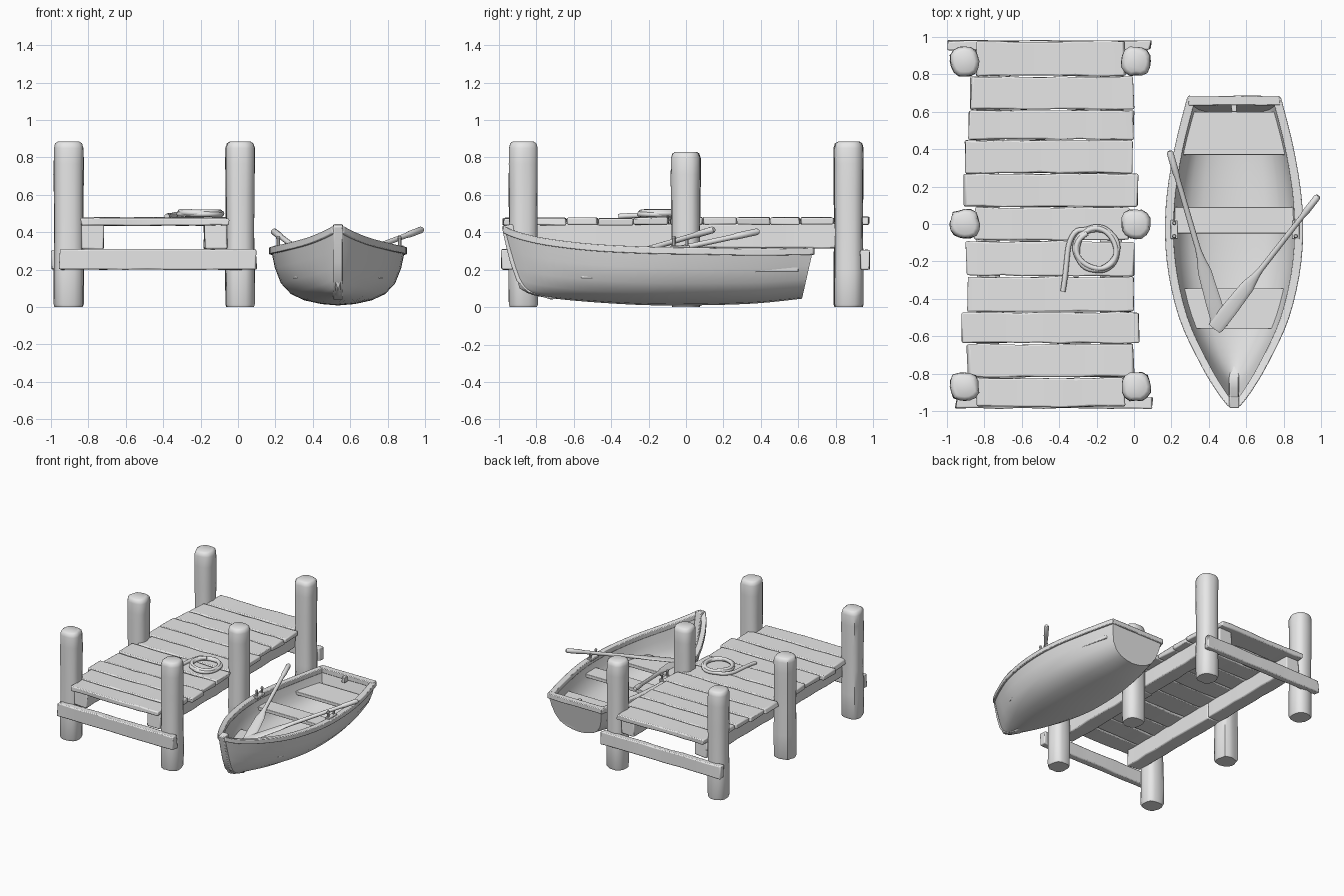
import bpy, bmesh, math, random
from mathutils import Vector

if "Cube" in bpy.data.objects:
    bpy.data.objects.remove(bpy.data.objects["Cube"])

random.seed(4)
grey = bpy.data.materials.new("weathered grey")
grey.diffuse_color = (0.8, 0.8, 0.8, 1)
grey.use_nodes = True
grey.node_tree.nodes["Principled BSDF"].inputs["Base Color"].default_value = grey.diffuse_color
BX = 0.535  # boat centre line


def jit(a):
    return random.uniform(-a, a)


def loft(name, rings, angle=40, bevel=0):
    """Skin a list of closed rings and cap both ends."""
    bm = bmesh.new()
    rows = [[bm.verts.new(p) for p in r] for r in rings]
    n = len(rows[0])
    for a, b in zip(rows, rows[1:]):
        for i in range(n):
            j = (i + 1) % n
            bm.faces.new((a[i], a[j], b[j], b[i]))
    bm.faces.new(rows[0])
    bm.faces.new(rows[-1])
    bmesh.ops.recalc_face_normals(bm, faces=bm.faces)
    me = bpy.data.meshes.new(name)
    bm.to_mesh(me)
    bm.free()
    me.materials.append(grey)
    ob = bpy.data.objects.new(name, me)
    bpy.context.collection.objects.link(ob)
    if bevel:
        m = ob.modifiers.new("worn edges", 'BEVEL')
        m.width, m.segments, m.limit_method = bevel, 2, 'ANGLE'
        m.angle_limit = math.radians(50)
    bpy.ops.object.select_all(action='DESELECT')
    bpy.context.view_layer.objects.active = ob
    ob.select_set(True)
    bpy.ops.object.shade_smooth_by_angle(angle=math.radians(angle))
    return ob


def timber(name, lo, hi, axis, rough=0.005, bevel=0.008, steps=9):
    """Uneven board filling the box lo..hi, running along the given axis."""
    o = [a for a in range(3) if a != axis]
    rings = []
    for s in range(steps + 1):
        ring = []
        for u, v in ((0, 0), (1, 0), (1, 1), (0, 1)):
            p = [0, 0, 0]
            end = jit(rough * 2) if s in (0, steps) else 0
            p[axis] = lo[axis] + (hi[axis] - lo[axis]) * s / steps + end
            p[o[0]] = (lo, hi)[u][o[0]] + jit(rough)
            p[o[1]] = (lo, hi)[v][o[1]] + jit(rough * 0.5)
            ring.append(p)
        rings.append(ring)
    return loft(name, rings, bevel=bevel)


# posts: worn, slightly square logs with rounded tops
def post(name, x, y, h):
    k, rings = 16, []
    wob = [jit(0.004) for _ in range(k)]
    for z, s in ((0, .92), (.015, 1), (.2, 1), (.4, .97), (.6, .98), (h - .12, 1.0),
                 (h - .035, .99), (h - .01, .9), (h, .7)):
        ring = []
        for i in range(k):
            a = 2 * math.pi * i / k
            c, d = math.cos(a), math.sin(a)
            r = (0.078 + wob[i] + jit(0.002)) * s / (c ** 4 + d ** 4) ** 0.14
            ring.append((x + r * c, y + r * d, z))
        rings.append(ring)
    loft(name, rings, 50)


for side, x in (("left", -0.905), ("right", 0.01)):
    for row, y, h in (("front", -.87, .885), ("middle", 0, .83), ("back", .87, .885)):
        post(f"{row}_{side}_post", x, y, h)

# deck planks
edges = (-.98, -.82, -.64, -.47, -.28, -.09, .09, .27, .45, .61, .79, .98)
ends = ((-.84, -.05), (-.89, 0), (-.92, .02), (-.89, 0), (-.9, 0), (-.85, -.03),
        (-.91, .02), (-.9, -.01), (-.88, 0), (-.87, 0), (-.84, -.05))
for i, (x0, x1) in enumerate(ends):
    dz = jit(0.004)
    timber(f"deck_plank_{i + 1}", (x0, edges[i] + .003, .438 + dz),
           (x1, edges[i + 1] - .003, .478 + dz), 0)

# long bearers below the deck, in two lengths each, and end rails
for side, x in (("left", -.84), ("right", -.18)):
    timber(f"{side}_front_bearer", (x, -.93, .31), (x + .12, .01, .445), 1)
    timber(f"{side}_back_bearer", (x, 0, .315), (x + .12, .93, .445), 1)
timber("front_rail", (-.95, -.985, .2), (.1, -.93, .31), 0)
timber("back_rail", (-.99, .93, .2), (.09, .98, .305), 0)

# rope coil with a loose tail
pts = [(-.38, -.36, .485), (-.37, -.3, .49), (-.36, -.2, .49), (-.35, -.1, .49), (-.31, -.03, .5)]
for i in range(49):
    a = math.radians(120 - i * 22.5)
    r = .117 - .012 * (i / 48) + .006 * math.sin(i)
    pts.append((-.2 + r * math.cos(a), -.135 + r * math.sin(a), .493 + .018 * i / 48))
cu = bpy.data.curves.new("rope", 'CURVE')
cu.dimensions, cu.bevel_depth, cu.bevel_resolution, cu.use_fill_caps = '3D', .014, 3, True
sp = cu.splines.new('NURBS')
sp.points.add(len(pts) - 1)
for q, p in zip(sp.points, pts):
    q.co = (*p, 1)
sp.use_endpoint_u, sp.order_u, sp.resolution_u = True, 3, 3
cu.materials.append(grey)
bpy.context.collection.objects.link(bpy.data.objects.new("rope_coil", cu))

# boat stations: y at rim, y at keel, half width, rim z, keel z
key = [(.68, .62, .24, .31, .045), (.4, .38, .31, .305, .02), (.1, .1, .355, .31, .01),
       (-.2, -.2, .35, .315, .01), (-.5, -.48, .285, .33, .025), (-.75, -.7, .17, .36, .045),
       (-.9, -.82, .08, .395, .065), (-.975, -.89, .022, .425, .1)]


def spline(a, b, c, d, t):
    return [.5 * (2 * q + (r - p) * t + (2 * p - 5 * q + 4 * r - s) * t * t
                  + (3 * q - p - 3 * r + s) * t ** 3) for p, q, r, s in zip(a, b, c, d)]


stations = []
for i in range(len(key) - 1):
    a, d = key[max(i - 1, 0)], key[min(i + 2, len(key) - 1)]
    stations += [spline(a, key[i], key[i + 1], d, t / 4) for t in range(4)]
stations.append(key[-1])
half_prof = [(.25, .025), (.5, .09), (.7, .2), (.85, .39), (.94, .66), (1, 1)]
prof = [(-x, z) for x, z in reversed(half_prof)] + [(0, 0)] + half_prof


def section(s, wall=0.0):
    yt, yb, w, top, keel = s
    k = keel + wall * 1.2
    return [(BX + fx * max(w - wall, .004), yb + (yt - yb) * fz, k + (top - k) * fz)
            for fx, fz in prof]


# hull shell and transom
loft("boat_hull", [section(s) + section(s, .025)[::-1] for s in stations], 50)
stern = section(stations[0])
loft("boat_transom", [stern, [(BX + (x - BX) * .98, y - .035, z) for x, y, z in stern]], 40)

# gunwales and stern rail
for side, m in (("left", -1), ("right", 1)):
    rings = []
    for yt, yb, w, top, keel in stations:
        o, i = w + .01, max(w - .037, .002)
        rings.append([(BX + m * o, yt, top - .03), (BX + m * o, yt, top + .008),
                      (BX + m * i, yt, top + .008), (BX + m * i, yt, top - .03)])
    loft(f"{side}_gunwale", rings, 40, .005)
timber("stern_rail", (BX - .245, .635, .28), (BX + .245, .685, .32), 0, .002, .005)
timber("stern_notch_block", (BX - .015, .6, .27), (BX + .015, .64, .312), 0, .001, .003, 2)

# stem post along the bow
rings = []
for y, z in ((-.985, .432), (-.965, .34), (-.94, .24), (-.905, .14), (-.85, .08), (-.72, .04)):
    rings.append([(BX - .026, y, z), (BX + .026, y, z),
                  (BX + .026, y + .06, z + .012), (BX - .026, y + .06, z + .012)])
loft("stem_post", rings, 40, .006)


# seats fitted to the hull
def half_at(y):
    for a, b in zip(stations, stations[1:]):
        if b[0] <= y <= a[0]:
            return b[2] + (a[2] - b[2]) * (y - b[0]) / (a[0] - b[0])


for name, y0, y1, z, f in (("stern_seat", .37, .6, .215, .92), ("middle_seat", -.05, .09, .235, .93),
                           ("front_seat", -.56, -.345, .18, .85)):
    rings = []
    for i in range(5):
        y = y0 + (y1 - y0) * i / 4
        w = half_at(y) * f
        rings.append([(BX - w, y, z - .028), (BX + w, y, z - .028), (BX + w, y, z), (BX - w, y, z)])
    loft(name, rings, 40, .004)


# oars: round shaft flattening into a blade
def oar(name, handle, tip):
    handle, tip = Vector(handle), Vector(tip)
    d = tip - handle
    q = d.to_track_quat('Z', 'Y')
    rings = []
    for t, rx, ry in ((0, .012, .012), (.012, .018, .018), (.12, .018, .018), (.15, .014, .014),
                      (.55, .015, .015), (.6, .02, .013), (.68, .036, .01), (.85, .042, .008),
                      (.98, .042, .007), (1, .036, .005)):
        rings.append([handle + q @ Vector((rx * math.cos(a), ry * math.sin(a), t * d.length))
                      for a in (math.pi * k / 6 for k in range(12))])
    loft(name, rings, 50)


oar("left_oar", (.19, .39, .405), (.465, -.555, .2))
oar("right_oar", (.985, .15, .415), (.43, -.56, .205))

# oarlocks: a pad with two pegs on each gunwale
for side, x, m in (("left", .215, 1), ("right", .865, 1)):
    timber(f"{side}_oarlock_pad", (x - .02, -.08, .31), (x + .02, .02, .33), 1, .001, .004, 2)
    for i, y in enumerate((-.065, .005)):
        rings = [[(x + r * math.cos(a), y + r * math.sin(a), z)
                  for a in (math.pi * k / 4 for k in range(8))]
                 for z, r in ((.32, .009), (.36, .009), (.37, .012), (.38, .007))]
        loft(f"{side}_oarlock_peg_{i + 1}", rings, 40)
